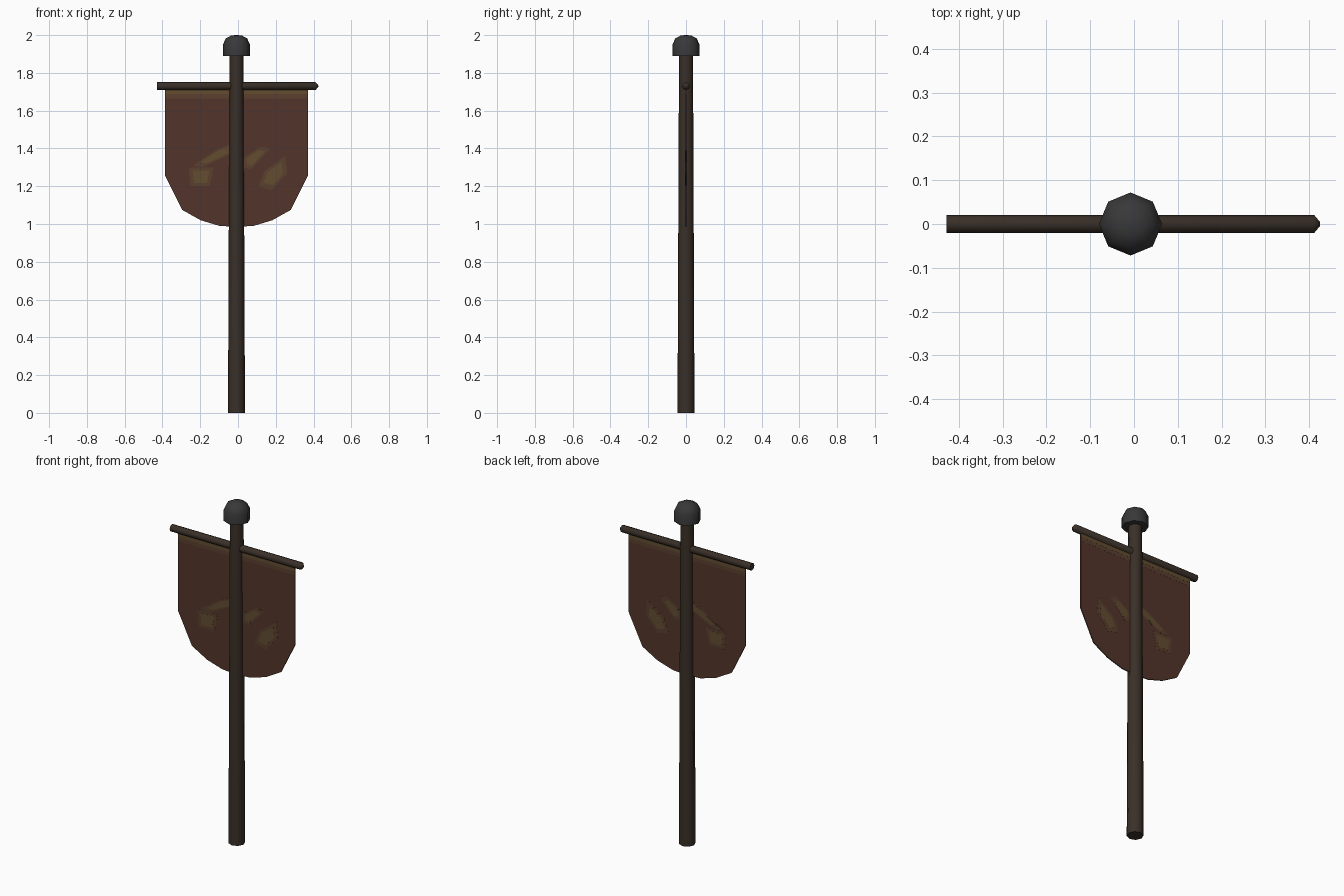
import bpy, bmesh, math
from mathutils import Matrix, Vector

if "Cube" in bpy.data.objects:
    bpy.data.objects.remove(bpy.data.objects["Cube"], do_unlink=True)

CX = -0.008  # pole axis


def material(name, rgb):
    m = bpy.data.materials.new(name)
    m.use_nodes = True
    m.diffuse_color = (*rgb, 1)
    shader = m.node_tree.nodes["Principled BSDF"]
    shader.inputs["Base Color"].default_value = (*rgb, 1)
    shader.inputs["Roughness"].default_value = 0.9
    return m


wood = material("dark_wood", (0.042, 0.029, 0.021))
iron = material("dark_iron", (0.04, 0.04, 0.04))
cloth = material("red_brown_cloth", (0.085, 0.036, 0.024))
faded = material("faded_cloth", (0.1, 0.05, 0.027))
gold = material("dull_gold_dye", (0.125, 0.073, 0.03))


def finish(name, bm, mat, smooth=None):
    bmesh.ops.recalc_face_normals(bm, faces=bm.faces)
    mesh = bpy.data.meshes.new(name)
    bm.to_mesh(mesh)
    bm.free()
    obj = bpy.data.objects.new(name, mesh)
    bpy.context.collection.objects.link(obj)
    mesh.materials.append(mat)
    if smooth:
        bpy.ops.object.select_all(action="DESELECT")
        obj.select_set(True)
        bpy.context.view_layer.objects.active = obj
        bpy.ops.object.shade_smooth_by_angle(angle=math.radians(smooth))
    return obj


def turned(name, profile, mat, matrix, sides=8):
    """Rings of (radius, height) closed at both ends."""
    bm = bmesh.new()
    rings = []
    for r, h in profile:
        turn = [2 * math.pi * i / sides for i in range(sides)]
        rings.append([bm.verts.new((r * math.cos(a), r * math.sin(a), h)) for a in turn])
    for low, high in zip(rings, rings[1:]):
        for i in range(sides):
            j = (i + 1) % sides
            bm.faces.new((low[i], low[j], high[j], high[i]))
    bm.faces.new(rings[0])
    bm.faces.new(rings[-1])
    bm.transform(matrix)
    return finish(name, bm, mat, 55)


def sheet(name, outline, mat, thickness):
    """Flat outline in x and z, given an even thickness about y = 0."""
    bm = bmesh.new()
    front = bm.faces.new([bm.verts.new((x, -thickness / 2, z)) for x, z in outline])
    out = bmesh.ops.extrude_face_region(bm, geom=[front], use_keep_orig=True)
    moved = [v for v in out["geom"] if isinstance(v, bmesh.types.BMVert)]
    bmesh.ops.translate(bm, verts=moved, vec=(0, thickness, 0))
    return finish(name, bm, mat)


# Pole and its domed cap
upright = Matrix.Translation((CX, 0, 0))
turned("pole", [(0.045, 0), (0.037, 1.92)], wood, upright)
turned("pole_cap", [(0.072, 1.89), (0.072, 1.95), (0.056, 1.983), (0.028, 1.998), (0.004, 2.0)],
       iron, upright)

# Crossbar with one pointed end
along_x = Matrix.Translation((0, 0, 1.73)) @ Matrix.Rotation(math.pi / 2, 4, "Y")
turned("crossbar", [(0.021, -0.428), (0.021, 0.411), (0.004, 0.425)], wood, along_x)

# Hanging banner with a rounded lower edge
half = [(0.378, 1.73), (0.378, 1.255), (0.288, 1.075), (0.19, 1.02), (0.09, 0.99)]
outline = [(CX + x, z) for x, z in half] + [(CX, 0.985)]
outline += [(CX - x, z) for x, z in reversed(half)]
sheet("banner", outline, cloth, 0.006)

# Dyed band under the crossbar
for name, depth, mat, t in (("band_fade", 0.05, faded, 0.007), ("band", 0.028, gold, 0.008)):
    w, top = 0.377, 1.715
    low = top - depth
    sheet(name, [(CX - w, low), (CX + w, low), (CX + w, top), (CX - w, top)], mat, t)

# Worn dye patches, each a soft border around a brighter middle
patches = {
    "left_stroke": [(-0.24, 1.31), (-0.19, 1.30), (-0.02, 1.38), (-0.02, 1.43), (-0.1, 1.4)],
    "left_patch": [(-0.26, 1.3), (-0.25, 1.2), (-0.15, 1.2), (-0.13, 1.3)],
    "right_stroke": [(0.03, 1.3), (0.07, 1.29), (0.17, 1.4), (0.12, 1.41), (0.03, 1.35)],
    "right_patch": [(0.11, 1.2), (0.18, 1.18), (0.26, 1.27), (0.25, 1.36), (0.14, 1.28)],
}
for name, points in patches.items():
    points = [Vector(p) for p in points]
    middle = sum(points, Vector((0, 0))) / len(points)
    for part, scale, mat, t in (("fade", 1.0, faded, 0.007), ("dye", 0.68, gold, 0.008)):
        sheet(f"{name}_{part}", [middle + (p - middle) * scale for p in points], mat, t)
